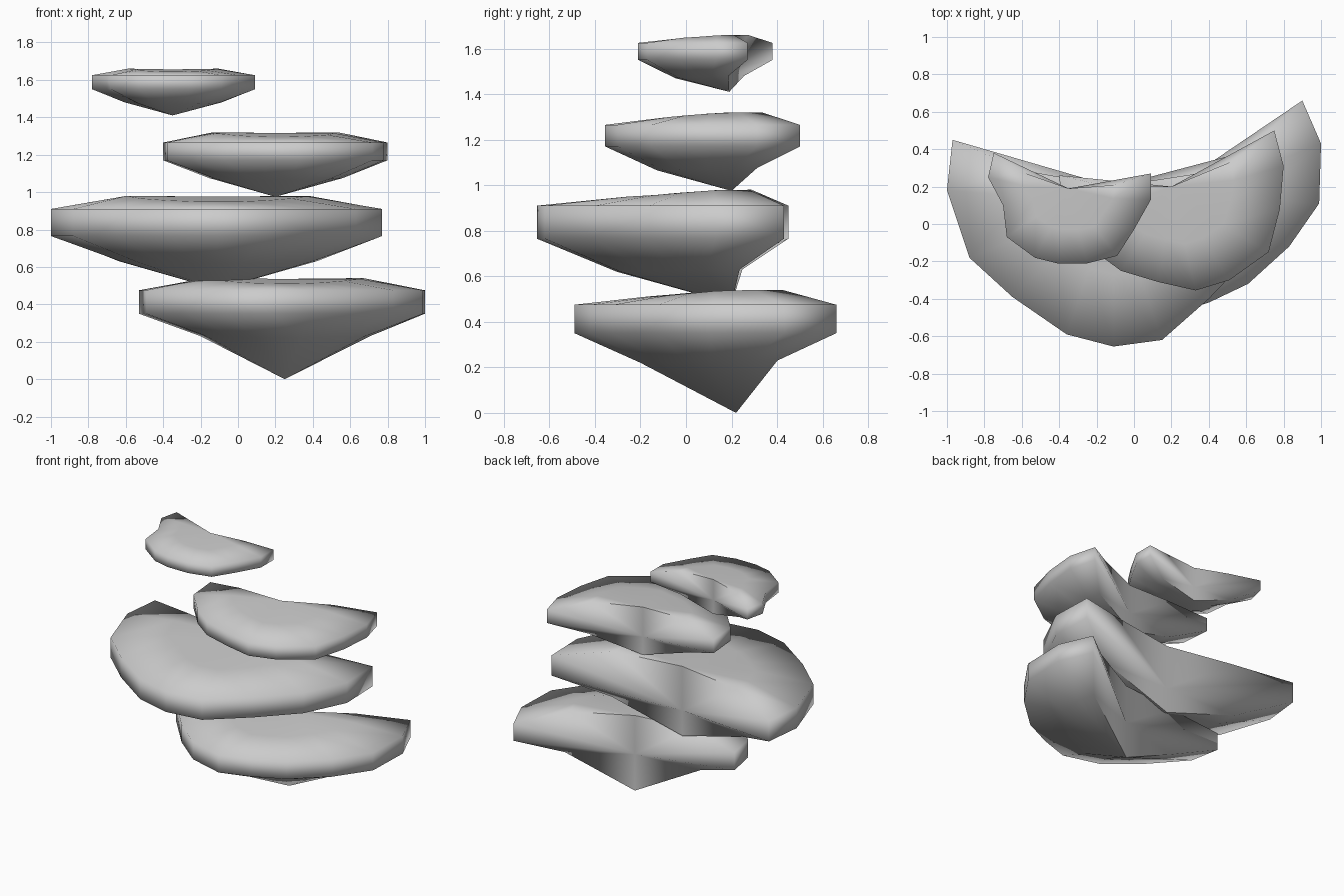
import bpy
import bmesh
from math import radians
from mathutils import Matrix, Vector

cube = bpy.data.objects.get("Cube")
if cube:
    bpy.data.objects.remove(cube, do_unlink=True)

grey = bpy.data.materials.new("shelf_grey")
grey.use_nodes = True
GREY = (0.6, 0.6, 0.6, 1)
grey.diffuse_color = GREY
grey.node_tree.nodes["Principled BSDF"].inputs["Base Color"].default_value = GREY


def shelf(name, axis, heights, outline):
    """Fan of profiles set round a vertical axis, with folded end caps."""
    axis = Vector(axis)
    z_tip, z_mid, z_low, z_high, z_top = heights
    bm = bmesh.new()

    def vert(spot, z):
        return bm.verts.new((spot.x, spot.y, z))

    tip = vert(axis, z_tip)
    crown = vert(axis, z_top - 0.004)
    pinch = vert(axis, z_mid + 0.03)

    # One profile per rim point: underside, rim bottom, rim top, upper ring.
    # The inner rings span a narrower arc than the rim, so the back is hollow.
    profiles = []
    for i, point in enumerate(outline):
        spoke = Vector(point) - axis
        side = 1 - 2 * i / (len(outline) - 1)
        front = max(0, -spoke.normalized().y)
        upper = z_top - 0.45 * front * (z_top - z_high)
        rings = ((0.59, 11, z_mid - 0.01 * front), (1, 0, z_low),
                 (1, 0, z_high), (0.55, 6, upper))
        profiles.append([
            vert(axis + Matrix.Rotation(radians(-turn * side), 2) @ spoke * k, z)
            for k, turn, z in rings])

    # Skin between neighbouring profiles
    for p, q in zip(profiles, profiles[1:]):
        bm.faces.new((tip, p[0], q[0]))
        for j in range(3):
            bm.faces.new((p[j], p[j + 1], q[j + 1], q[j]))
        bm.faces.new((p[3], crown, q[3]))

    # End caps fold into the pinch point on the axis
    for p in (profiles[0], profiles[-1]):
        loop = [tip] + p + [crown]
        for u, v in zip(loop, loop[1:]):
            bm.faces.new((pinch, u, v))

    bmesh.ops.recalc_face_normals(bm, faces=bm.faces)
    for f in bm.faces:
        f.smooth = True
    # Crisp back edges beside the tip and the crown
    for p in (profiles[0], profiles[-1]):
        bm.edges.get((tip, p[0])).smooth = False
        bm.edges.get((crown, p[3])).smooth = False

    mesh = bpy.data.meshes.new(name)
    bm.to_mesh(mesh)
    bm.free()
    mesh.materials.append(grey)
    obj = bpy.data.objects.new(name, mesh)
    bpy.context.collection.objects.link(obj)


# Four shelves from the lowest to the highest, rims listed from left to right
shelf("lowest_shelf", (0.25, 0.22), (0, 0.23, 0.35, 0.475, 0.54),
      ((0.9, 0.66), (1, 0.43), (0.99, 0.11), (0.83, -0.12), (0.61, -0.32), (0.4, -0.42),
       (0.19, -0.49), (-0.06, -0.42), (-0.27, -0.25), (-0.49, 0), (-0.53, 0.21)))
shelf("widest_shelf", (-0.11, 0.2), (0.48, 0.63, 0.765, 0.91, 0.98),
      ((0.76, 0.43), (0.77, 0.13), (0.63, -0.16), (0.4, -0.4), (0.15, -0.62), (-0.11, -0.655),
       (-0.36, -0.59), (-0.65, -0.39), (-0.88, -0.18), (-1, 0.18), (-0.97, 0.45)))
shelf("upper_shelf", (0.2, 0.2), (0.975, 1.075, 1.17, 1.265, 1.32),
      ((0.75, 0.5), (0.8, 0.31), (0.78, 0.08), (0.72, -0.15), (0.51, -0.3), (0.33, -0.355),
       (0.13, -0.31), (-0.07, -0.25), (-0.22, -0.14), (-0.38, 0.04), (-0.4, 0.26)))
shelf("top_shelf", (-0.35, 0.19), (1.41, 1.48, 1.55, 1.625, 1.66),
      ((0.09, 0.27), (0.09, 0.13), (0, -0.03), (-0.09, -0.17), (-0.25, -0.21), (-0.41, -0.21),
       (-0.53, -0.18), (-0.68, -0.07), (-0.7, 0.1), (-0.78, 0.25), (-0.75, 0.38)))
